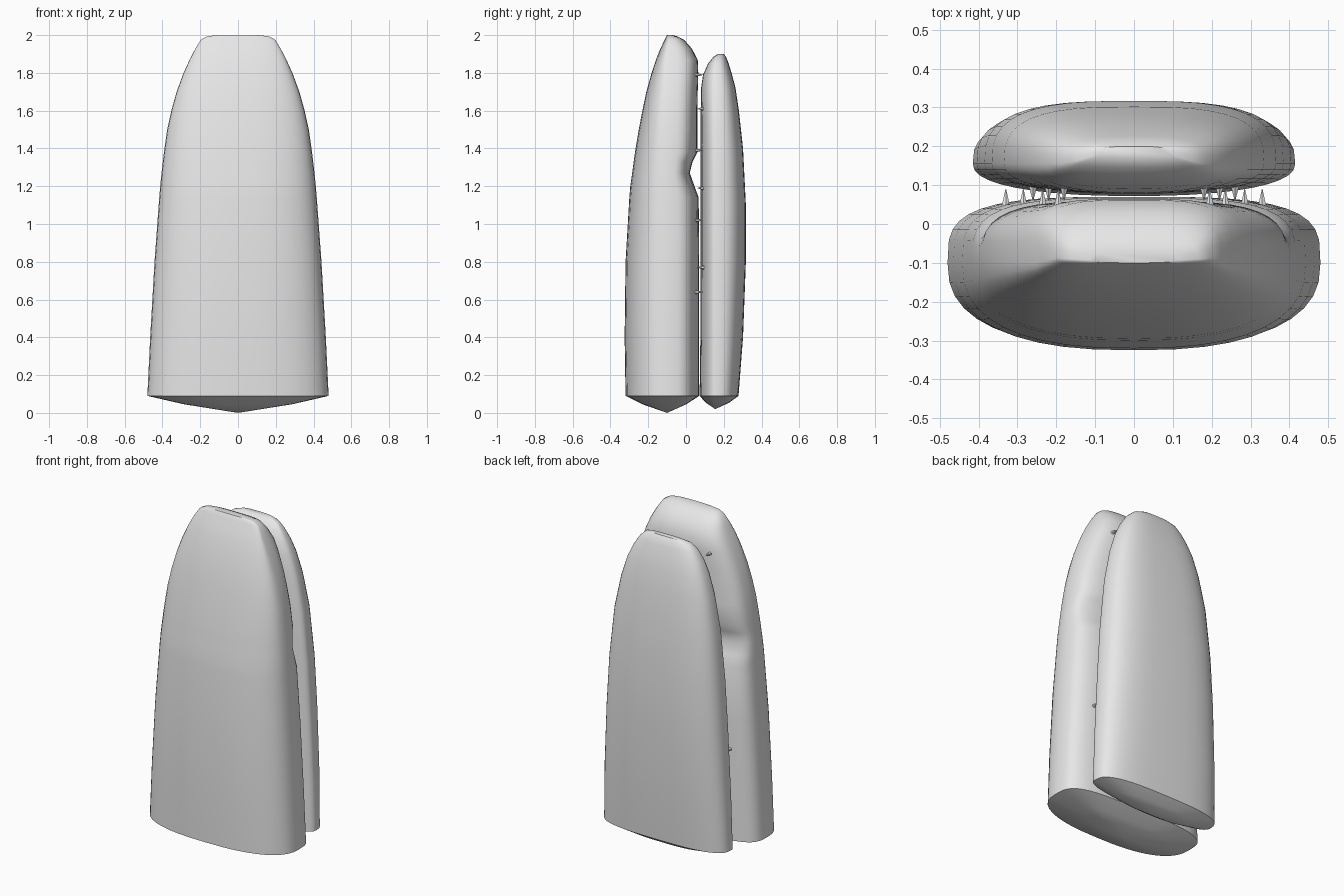
import bpy, bmesh, math
from mathutils import Matrix, Vector

cube = bpy.data.objects.get("Cube")
if cube:
    bpy.data.objects.remove(cube, do_unlink=True)

grey = bpy.data.materials.new("light grey")
grey.use_nodes = True
grey.diffuse_color = (0.8, 0.8, 0.8, 1)
grey.node_tree.nodes["Principled BSDF"].inputs["Base Color"].default_value = (0.8, 0.8, 0.8, 1)

SEGMENTS = 40


def finish(name, bm, angle):
    bmesh.ops.recalc_face_normals(bm, faces=bm.faces)
    mesh = bpy.data.meshes.new(name)
    bm.to_mesh(mesh)
    bm.free()
    mesh.materials.append(grey)
    obj = bpy.data.objects.new(name, mesh)
    bpy.context.collection.objects.link(obj)
    bpy.ops.object.select_all(action="DESELECT")
    obj.select_set(True)
    bpy.context.view_layer.objects.active = obj
    bpy.ops.object.shade_smooth_by_angle(angle=math.radians(angle))
    return obj


def power(value, n):
    return math.copysign(abs(value) ** (2 / n), value)


def jaw(name, sections, widest_y, n_front, n_back, tip_z):
    """Loft rounded cross-sections given as (z, half width, front y, back y)."""
    bm = bmesh.new()
    rings = []
    for z, half, front, back in sections:
        mid = max(widest_y, front + 0.25 * (back - front))
        ring = []
        for i in range(SEGMENTS):
            a = 2 * math.pi * i / SEGMENTS
            s = math.sin(a)
            n, depth = (n_back, back - mid) if s > 0 else (n_front, mid - front)
            ring.append(bm.verts.new((half * power(math.cos(a), n), mid + depth * power(s, n), z)))
        rings.append(ring)
    # Shallow domed underside
    base, tip = rings[0], Vector((0, widest_y, tip_z))
    inner = [bm.verts.new(tip.lerp(v.co, 0.6) - Vector((0, 0, 0.008))) for v in base]
    rings.insert(0, inner)
    for low, high in zip(rings, rings[1:]):
        for i in range(SEGMENTS):
            j = (i + 1) % SEGMENTS
            bm.faces.new((low[i], low[j], high[j], high[i]))
    point = bm.verts.new(tip)
    for i in range(SEGMENTS):
        bm.faces.new((point, inner[(i + 1) % SEGMENTS], inner[i]))
    bm.faces.new(rings[-1])
    return finish(name, bm, 40)


def teeth(name, spots, base_y, tip_y):
    """Mirrored pairs of small cones at (x, z), pointing from base_y to tip_y."""
    bm = bmesh.new()
    turn = Matrix.Rotation(math.copysign(math.pi / 2, base_y - tip_y), 4, "X")
    for x, z in spots:
        for side in (-1, 1):
            place = Matrix.Translation((side * x, (base_y + tip_y) / 2, z))
            bmesh.ops.create_cone(bm, cap_ends=True, segments=6, radius1=0.013, radius2=0.001,
                                  depth=abs(tip_y - base_y), matrix=place @ turn)
    return finish(name, bm, 30)


# Long jaw, with a notch in its inner face and a slanted snout
jaw("long_jaw", [
    (0.09, 0.48, -0.32, 0.07), (0.4, 0.465, -0.325, 0.07), (0.8, 0.442, -0.32, 0.07),
    (1.14, 0.417, -0.3, 0.067), (1.2, 0.412, -0.295, 0.045), (1.27, 0.405, -0.285, 0.02),
    (1.33, 0.398, -0.277, 0.035), (1.38, 0.392, -0.27, 0.06), (1.5, 0.375, -0.25, 0.06),
    (1.6, 0.353, -0.231, 0.06), (1.7, 0.325, -0.21, 0.062), (1.8, 0.288, -0.182, 0.065),
    (1.87, 0.256, -0.159, 0.062), (1.93, 0.225, -0.135, 0.03), (1.975, 0.197, -0.113, -0.01),
    (1.993, 0.165, -0.105, -0.045), (2.0, 0.11, -0.1, -0.07)], -0.1, 2.5, 3.5, 0.0)

# Short jaw with a rounded end
jaw("short_jaw", [
    (0.09, 0.415, 0.072, 0.278), (0.4, 0.405, 0.076, 0.302), (0.8, 0.385, 0.078, 0.317),
    (1.1, 0.366, 0.078, 0.317), (1.4, 0.335, 0.078, 0.302), (1.6, 0.295, 0.078, 0.28),
    (1.72, 0.257, 0.08, 0.262), (1.79, 0.225, 0.09, 0.244), (1.85, 0.187, 0.117, 0.226),
    (1.885, 0.15, 0.145, 0.212), (1.9, 0.1, 0.168, 0.2)], 0.155, 2.3, 3, 0.02)

# Interlocking teeth along both rims
teeth("long_jaw_teeth", [(0.195, 1.79), (0.235, 1.39), (0.285, 1.02), (0.33, 0.64)], 0.042, 0.09)
teeth("short_jaw_teeth", [(0.18, 1.61), (0.22, 1.19), (0.26, 0.77)], 0.1, 0.06)
